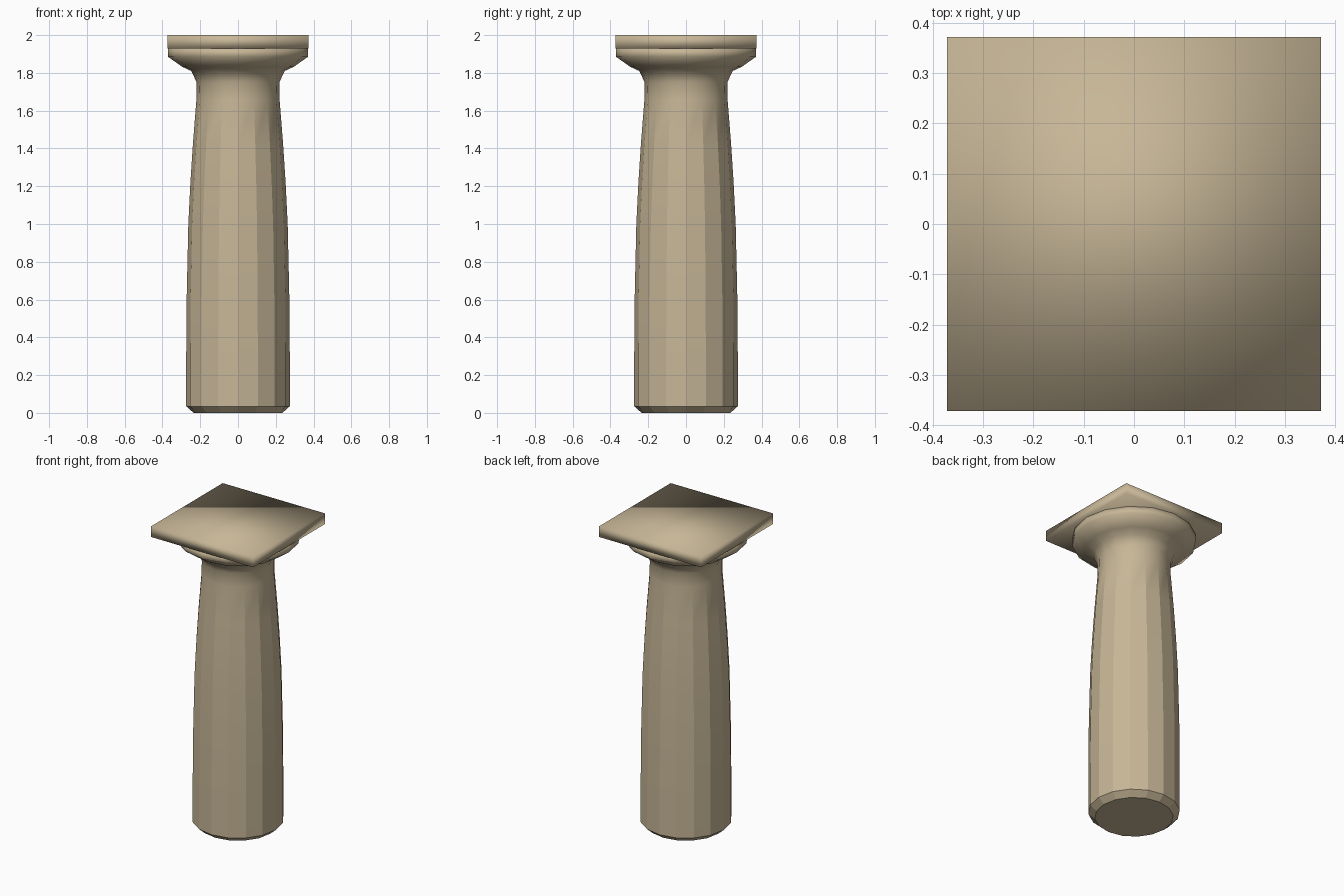
import bpy, bmesh, math

if "Cube" in bpy.data.objects:
    bpy.data.objects.remove(bpy.data.objects["Cube"])

SIDES = 16

stone = bpy.data.materials.new("sandstone")
stone.diffuse_color = (0.57, 0.47, 0.31, 1)
stone.use_nodes = True
stone.node_tree.nodes["Principled BSDF"].inputs["Base Color"].default_value = stone.diffuse_color


def finish(name, bm):
    bmesh.ops.recalc_face_normals(bm, faces=bm.faces[:])
    mesh = bpy.data.meshes.new(name)
    bm.to_mesh(mesh)
    bm.free()
    mesh.materials.append(stone)
    obj = bpy.data.objects.new(name, mesh)
    bpy.context.collection.objects.link(obj)
    return obj


def lathe(name, profile, sharp_below):
    """16-sided turned part; facets stay crisp below the given height."""
    bm = bmesh.new()
    rings = []
    for r, z in profile:
        rings.append([bm.verts.new((r * math.cos(math.tau * i / SIDES),
                                    r * math.sin(math.tau * i / SIDES), z))
                      for i in range(SIDES)])
    for a, b in zip(rings, rings[1:]):
        for i in range(SIDES):
            j = (i + 1) % SIDES
            bm.faces.new((a[i], a[j], b[j], b[i]))
    bm.faces.new(rings[0][::-1])
    bm.faces.new(rings[-1])
    for f in bm.faces:
        f.smooth = True
    for e in bm.edges:
        z0, z1 = sorted(v.co.z for v in e.verts)
        vertical = z1 - z0 > 1e-4
        # crisp flute arrises and crisp foot bevel
        if (vertical and z1 < sharp_below) or z1 < 0.05:
            e.smooth = False
    return finish(name, bm)


# Tapered shaft with swelling, flared neck and cushion under the slab
lathe("shaft_and_capital", [
    (0.235, 0.0), (0.274, 0.035), (0.274, 0.32), (0.272, 0.60),
    (0.263, 1.00), (0.252, 1.22), (0.239, 1.42), (0.220, 1.66),
    (0.219, 1.75), (0.247, 1.81), (0.295, 1.832), (0.370, 1.885),
    (0.370, 1.93)], 1.67)

# Square slab on top, softly shaded
bm = bmesh.new()
bmesh.ops.create_cube(bm, size=1)
for v in bm.verts:
    v.co = (v.co.x * 0.744, v.co.y * 0.744, 1.965 + v.co.z * 0.07)
for f in bm.faces:
    f.smooth = True
finish("top_slab", bm)
